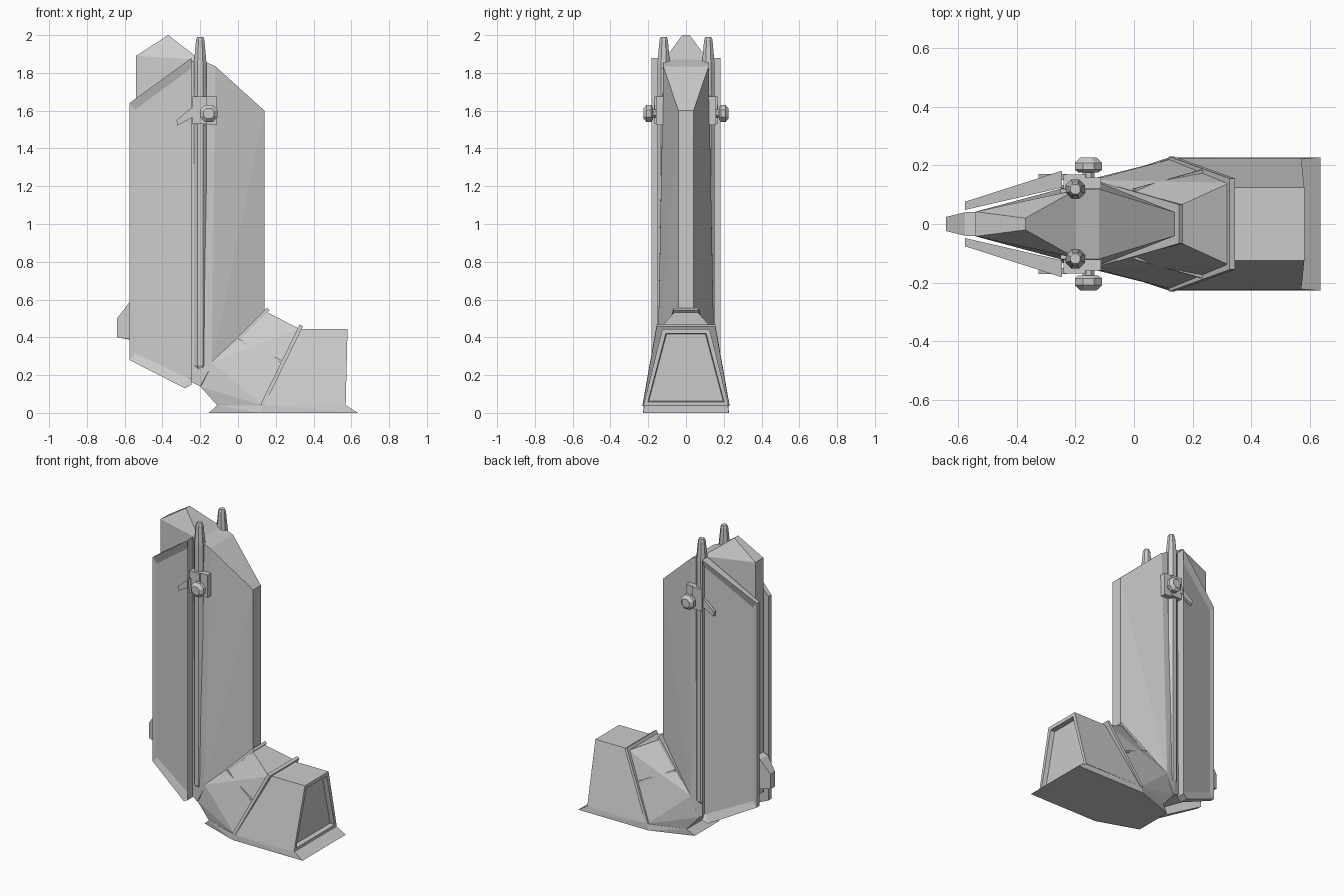
import bpy, bmesh, math

if "Cube" in bpy.data.objects:
    bpy.data.objects.remove(bpy.data.objects["Cube"])


def finish(name, bm):
    bmesh.ops.recalc_face_normals(bm, faces=bm.faces[:])
    me = bpy.data.meshes.new(name)
    bm.to_mesh(me)
    bm.free()
    ob = bpy.data.objects.new(name, me)
    bpy.context.collection.objects.link(ob)
    return ob


def hull_bm(pts):
    bm = bmesh.new()
    for p in pts:
        bm.verts.new(p)
    r = bmesh.ops.convex_hull(bm, input=bm.verts[:])
    junk = {v for v in r["geom_interior"] + r["geom_unused"] if isinstance(v, bmesh.types.BMVert)}
    bmesh.ops.delete(bm, geom=list(junk), context='VERTS')
    bmesh.ops.dissolve_limit(bm, angle_limit=math.radians(2), verts=bm.verts[:], edges=bm.edges[:])
    bmesh.ops.recalc_face_normals(bm, faces=bm.faces[:])
    return bm


def sym(pts):
    # (x, half width, z) -> both sides
    return [(x, s * w, z) for x, w, z in pts for s in (1, -1)]


def block(name, pts):
    return finish(name, hull_bm(sym(pts)))


def box(x0, x1, y0, y1, z0, z1):
    return [(x, y, z) for x in (x0, x1) for y in (y0, y1) for z in (z0, z1)]


def slab(name, a, b, t):
    # thin symmetric collar between two (x, half width, z) points
    dx, dz = b[0] - a[0], b[2] - a[2]
    n = math.hypot(dx, dz)
    ox, oz = dz / n * t, -dx / n * t
    return block(name, [(p[0] + k * ox, p[1], p[2] + k * oz) for p in (a, b) for k in (-1, 1)])


def turned(c, axis, rings, n=8):
    # convex turned part: rings of (position along axis, radius)
    pts = []
    for h, r in rings:
        for i in range(n):
            a = (i + 0.5) * 2 * math.pi / n
            u, v = r * math.cos(a), r * math.sin(a)
            pts.append((c[0] + u, c[1] + v, h) if axis == 'z' else (c[0] + u, h, c[1] + v))
    return pts


# Shank front and rear bodies
block("shank_front", [(-.25, .12, 1.86), (-.2, .12, 1.87), (-.12, .12, 1.835), (.14, .04, 1.6),
                      (.14, .04, .5), (-.14, .15, .25), (-.2, .145, .14), (-.25, .13, .165)])
block("shank_rear", [(-.54, .042, 1.89), (-.37, .02, 2.0), (-.2, .115, 1.87),
                     (-.54, .042, .33), (-.25, .12, .165), (-.2, .13, .15)])
block("heel_spur", [(-.64, .024, .5), (-.64, .024, .4), (-.575, .04, .585), (-.575, .04, .39),
                    (-.53, .042, .6), (-.53, .042, .38)])

# Ankle with collars and seam strip
block("ankle", [(-.14, .15, .27), (.15, .06, .535), (.325, .14, .445), (.13, .222, .04),
                (-.11, .15, .04), (-.2, .14, .14)])
slab("toe_collar", (.128, .23, .04), (.335, .155, .463), .01)
slab("ankle_collar", (-.05, .127, .342), (.16, .066, .55), .009)
slab("ankle_seam_strip", (.0, .121, .388), (.235, .186, .27), .006)

# Toe block with recessed front panel
bm = hull_bm(sym([(.13, .225, .04), (.33, .125, .445), (.58, .125, .445), (.57, .225, .04)]))
front = [f for f in bm.faces if f.normal.x > .9]
bmesh.ops.inset_region(bm, faces=front, thickness=.03, depth=0)
bmesh.ops.inset_region(bm, faces=front, thickness=.006, depth=-.03)
finish("toe_block", bm)

# Sole flange
block("sole", [(-.155, .13, 0), (.12, .227, 0), (.635, .227, 0),
               (-.11, .15, .04), (.13, .225, .04), (.572, .222, .04)])

# Parts repeated on both sides
lip = [(-.575, 1.64), (-.245, 1.88), (-.245, .15), (-.28, .13), (-.575, .28)]
panel = [(-.545, 1.605), (-.245, 1.825), (-.245, .185), (-.255, .18), (-.545, .315)]
for s, side in ((-1, "right"), (1, "left")):
    def put(name, pts):
        finish(side + "_" + name, hull_bm([(x, s * y, z) for x, y, z in pts]))

    # Armour plate: flared rim round a sunken face
    bm = bmesh.new()
    back = [bm.verts.new((x, s * (.048 + .23 * (x + .575)), z)) for x, z in lip]
    rim = [bm.verts.new((x, s * (.076 + .32 * (x + .575)), z)) for x, z in lip]
    face = [bm.verts.new((x, s * (.075 + .27 * (x + .545)), z)) for x, z in panel]
    bm.faces.new(back)
    bm.faces.new(face)
    for a, b in ((back, rim), (rim, face)):
        for i in range(5):
            j = (i + 1) % 5
            bm.faces.new((a[i], a[j], b[j], b[i]))
    finish(side + "_armour_plate", bm)

    # Tall rod with tapered tip
    put("rod", turned((-.2, .118), 'z', [(.23, .025), (.25, .036), (1.85, .036), (1.975, .024), (1.99, .018)]))

    # Clamp, lever and bolt
    put("clamp_rear", box(-.24, -.165, .1, .168, 1.53, 1.675))
    put("clamp_front", box(-.185, -.113, .1, .158, 1.525, 1.675))
    put("lever", [(x, y, z) for x, z in ((-.325, 1.55), (-.322, 1.52), (-.23, 1.57), (-.23, 1.63))
                  for y in (.15, .17)])
    put("bolt_shaft", turned((-.155, 1.585), 'y', [(.14, .022), (.19, .022)]))
    put("bolt_head", turned((-.155, 1.585), 'y', [(.175, .036), (.185, .05), (.208, .05), (.226, .03)]))
